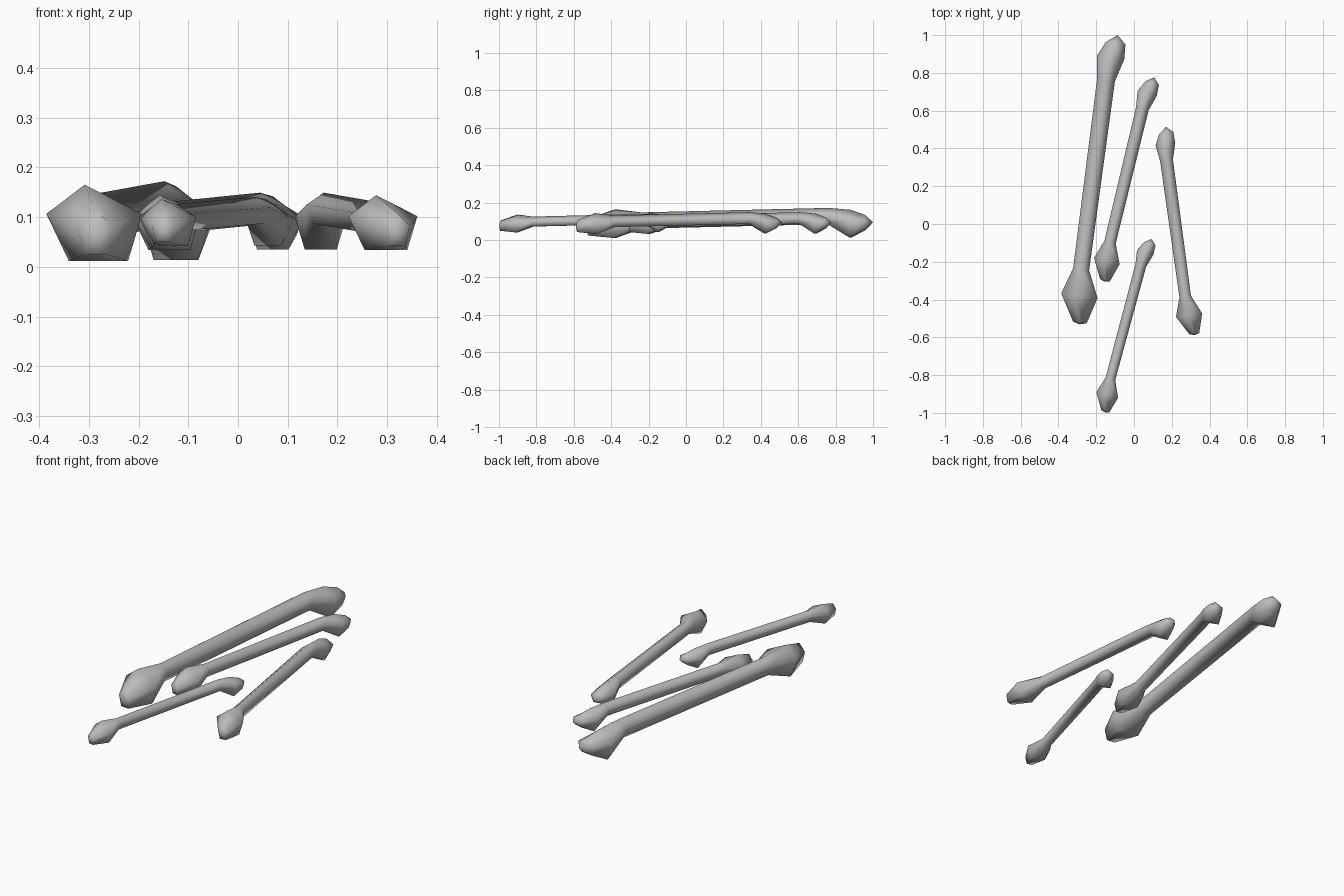
import bpy
from math import sin, cos, pi, radians
from mathutils import Matrix, Vector

cube = bpy.data.objects.get("Cube")
if cube:
    bpy.data.objects.remove(cube, do_unlink=True)

grey = bpy.data.materials.new("bone_grey")
grey.use_nodes = True
colour = (0.5, 0.5, 0.5, 1)
grey.diffuse_color = colour
grey.node_tree.nodes["Principled BSDF"].inputs["Base Color"].default_value = colour

SIDES = 5
MID_HEIGHT = 0.09

# Rings along the bone: distance, centre x, centre z, radius x, radius z, lean
RINGS = [
    (-0.28, 0.03, -0.025, 0.038, 0.05, 0),
    (-0.14, 0.018, -0.01, 0.102, 0.085, -0.028),
    (0, 0, 0.01, 0.045, 0.048, 0),
    (1.01, 0, 0.034, 0.05, 0.048, 0),
    (1.13, 0.008, -0.01, 0.077, 0.082, 0),
    (1.21, 0.025, 0, 0.055, 0.045, 0),
]
NEAR_TIP = Vector((0.03, -0.29, -0.03))
FAR_TIP = Vector((0.03, 1.255, 0.005))


def make_bone(name, x, y, scale, yaw):
    """Five-sided shaft with a swollen knob at each end."""
    verts, faces = [], []
    for dist, cx, cz, rx, rz, lean in RINGS:
        for i in range(SIDES):
            a = pi / 2 + 2 * pi * i / SIDES
            verts.append(Vector((cx + rx * cos(a) + lean * max(sin(a), 0),
                                 dist, cz + rz * sin(a))))
    last = (len(RINGS) - 1) * SIDES
    near, far = len(verts), len(verts) + 1
    verts += [NEAR_TIP, FAR_TIP]
    for i in range(SIDES):
        j = (i + 1) % SIDES
        for r in range(0, last, SIDES):
            faces.append((r + i, r + j, r + SIDES + j, r + SIDES + i))
        faces.append((near, j, i))
        faces.append((far, last + i, last + j))
    mesh = bpy.data.meshes.new(name)
    mesh.from_pydata(verts, [], faces)
    # Place and scale the bone on the ground
    mesh.transform(Matrix.Translation((x, y, MID_HEIGHT))
                   @ Matrix.Rotation(radians(-yaw), 4, "Z")
                   @ Matrix.Scale(scale, 4))
    mesh.materials.append(grey)
    mesh.shade_smooth()
    mesh.flip_normals()
    mesh.update()
    obj = bpy.data.objects.new(name, mesh)
    bpy.context.collection.objects.link(obj)


make_bone("large_bone", -0.28, -0.24, 1, 7.5)
make_bone("middle_bone", -0.127, -0.097, 0.72, 13.6)
make_bone("left_bone", 0.271, -0.384, 0.72, -7.8)
make_bone("front_bone", -0.125, -0.82, 0.615, 15)
